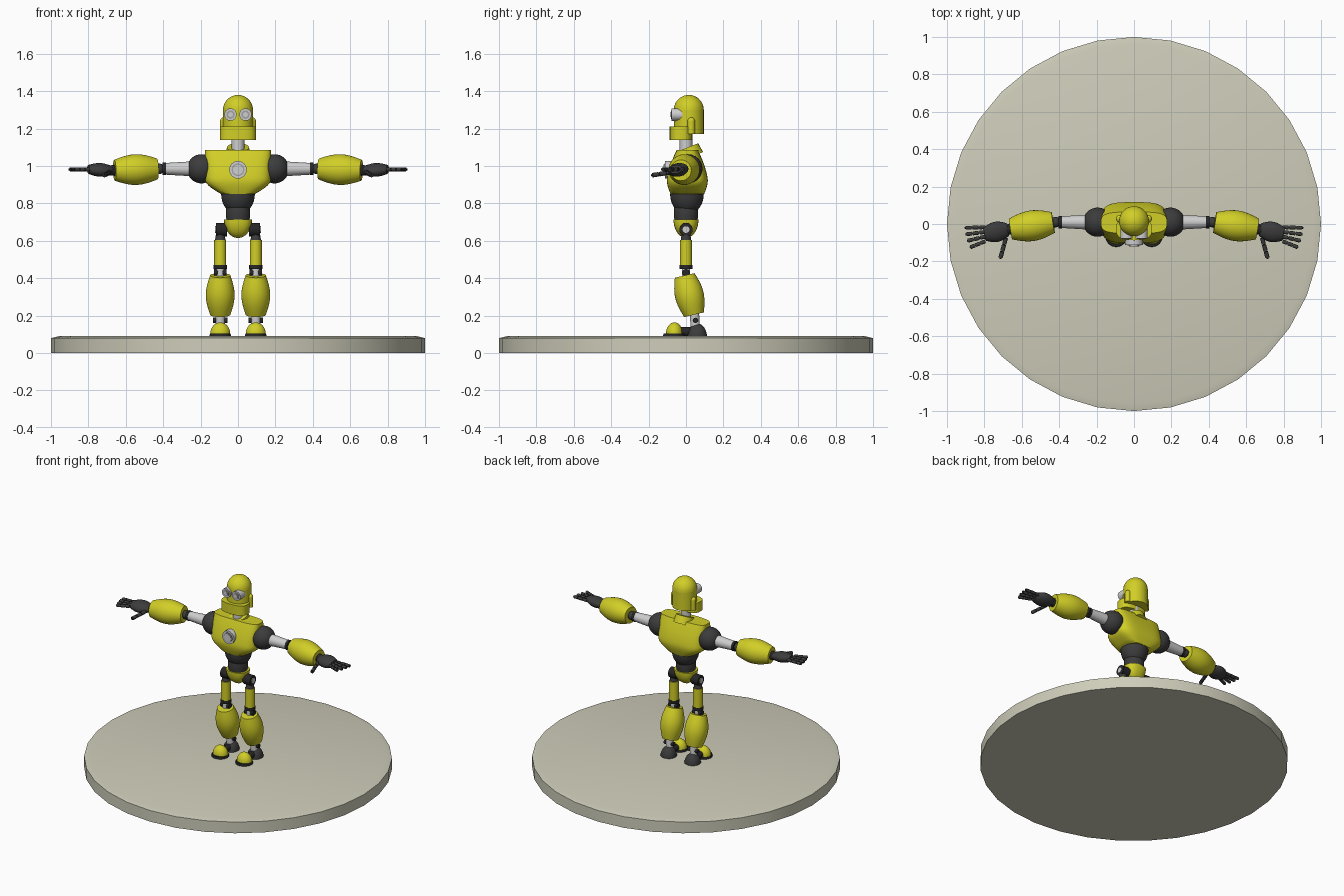
import bpy, bmesh, math
from mathutils import Matrix, Vector

cube = bpy.data.objects.get("Cube")
if cube:
    bpy.data.objects.remove(cube, do_unlink=True)


def material(name, red, green, blue):
    result = bpy.data.materials.new(name)
    result.use_nodes = True
    colour = (red, green, blue, 1)
    result.diffuse_color = colour
    result.node_tree.nodes["Principled BSDF"].inputs["Base Color"].default_value = colour
    return result


def grey_material(name, tone):
    return material(name, tone, tone, tone)


YELLOW = material("yellow paint", 0.64, 0.62, 0.02)
STONE = material("warm stone", 0.62, 0.61, 0.49)
DARK = grey_material("dark rubber", 0.045)
BLACK = grey_material("black joint", 0.02)
GREY = grey_material("light grey metal", 0.62)
LENS = grey_material("lens grey", 0.37)


def finish(name, bm, mat, matrix, side):
    """Place the mesh, mirror it for the right side and shade it."""
    mirror = Matrix.Diagonal((side, 1, 1, 1))
    bmesh.ops.transform(bm, matrix=mirror @ matrix, verts=bm.verts)
    bmesh.ops.recalc_face_normals(bm, faces=bm.faces)
    mesh = bpy.data.meshes.new(name)
    bm.to_mesh(mesh)
    bm.free()
    mesh.materials.append(mat)
    for polygon in mesh.polygons:
        polygon.use_smooth = True
    mesh.set_sharp_from_angle(angle=math.radians(45))
    bpy.context.collection.objects.link(bpy.data.objects.new(name, mesh))


def loft(name, rings, mat, matrix, side=1, power=2, count=32):
    """Stack superellipse rings (height, x radius, y radius) along local z."""
    bm = bmesh.new()
    loops = []
    for height, radius_x, radius_y in rings:
        loop = []
        for i in range(count):
            angle = math.tau * i / count
            c, s = math.cos(angle), math.sin(angle)
            x = radius_x * math.copysign(abs(c) ** (2 / power), c)
            y = radius_y * math.copysign(abs(s) ** (2 / power), s)
            loop.append(bm.verts.new((x, y, height)))
        loops.append(loop)
    for low, high in zip(loops, loops[1:]):
        for i in range(count):
            after = (i + 1) % count
            bm.faces.new((low[i], low[after], high[after], high[i]))
    bm.faces.new(loops[0])
    bm.faces.new(loops[-1])
    finish(name, bm, mat, matrix, side)


def barrel(name, start, end, end_radius, middle_radius, mat, side=1, flatness=1, steps=12):
    """Body of revolution that swells between its two ends."""
    start, axis = Vector(start), Vector(end) - Vector(start)
    rings = []
    for i in range(steps + 1):
        t = i / steps
        radius = end_radius + (middle_radius - end_radius) * math.sin(math.pi * t)
        rings.append((axis.length * t, radius * flatness, radius))
    turn = Vector((0, 0, 1)).rotation_difference(axis).to_matrix().to_4x4()
    loft(name, rings, mat, Matrix.Translation(start) @ turn, side)


def rod(name, start, end, radius, mat, side=1, taper=1, count=24):
    start, axis = Vector(start), Vector(end) - Vector(start)
    turn = Vector((0, 0, 1)).rotation_difference(axis).to_matrix().to_4x4()
    rings = [(0, radius, radius), (axis.length, radius * taper, radius * taper)]
    loft(name, rings, mat, Matrix.Translation(start) @ turn, side, count=count)


def dome(name, base, height, radius_x, radius_y, mat, side=1, power=2, steps=10):
    """Rounded cap that rises, or hangs for a negative height."""
    rings = []
    for i in range(steps):
        angle = math.pi / 2 * i / (steps - 0.8)
        narrow = math.cos(angle)
        rings.append((height * math.sin(angle), radius_x * narrow, radius_y * narrow))
    loft(name, rings, mat, Matrix.Translation(base), side, power)


def ball(name, centre, radius, mat, side=1):
    bm = bmesh.new()
    bmesh.ops.create_uvsphere(bm, u_segments=28, v_segments=18, radius=radius)
    finish(name, bm, mat, Matrix.Translation(centre), side)


def digit(name, start, end, radius, side):
    """Three short segments strung on a thin core."""
    rod(name + "_core", start, end, radius / 2, BLACK, side, count=8)
    for k in range(3):
        near, far = start.lerp(end, k / 3), start.lerp(end, (k + 0.85) / 3)
        rod(f"{name}_segment_{k + 1}", near, far, radius, DARK, side, count=10)


def torso_rings(steps=16, bottom=0.85, height=0.235):
    """Narrow waist opening to a broad chest, with the depth easing off to the top."""
    for i in range(steps + 1):
        t = i / steps
        swell = math.sin(math.pi / 2 * min(1, 3 * t))
        depth = 0.09 + 0.02 * swell - 0.09 * max(0, t - 0.3) ** 1.5
        yield bottom + height * t, 0.09 + 0.086 * swell, depth


# Round display base with a softened rim
loft("base", [(0, 1, 1), (0.08, 1, 1), (0.09, 0.96, 0.96)], STONE, Matrix())

# Head and neck
crown = Vector((0, 0.015, 1.3))
rod("skull", (0, crown.y, 1.17), crown, 0.08, YELLOW, count=32)
dome("crown", crown, 0.08, 0.08, 0.08, YELLOW)
loft("jaw", [(0, 0.096, 0.06), (0.07, 0.096, 0.06)], YELLOW,
     Matrix.Translation((0, -0.027, 1.14)), power=2.8)
rod("neck", (0, 0, 1.06), (0, 0, 1.17), 0.034, GREY)
rod("collar", (0, 0.03, 1.05), (0, 0.01, 1.1), 0.066, YELLOW, taper=0.9)

# Torso and chest plate
loft("torso", torso_rings(), YELLOW, Matrix.Translation((0, 0.007, 0)), power=3.6, count=48)
chest = Vector((0, -0.07, 0.98))
for part, reach, radius, mat in (("ring", 0.042, 0.047, GREY),
                                 ("rim", 0.046, 0.034, LENS),
                                 ("disc", 0.049, 0.027, GREY)):
    rod("chest_" + part, chest, chest - Vector((0, reach, 0)), radius, mat)

# Waist and pelvis
dome("upper_waist", (0, 0.005, 0.85), -0.11, 0.09, 0.09, DARK)
barrel("lower_waist", (0, 0, 0.7), (0, 0, 0.8), 0.06, 0.065, DARK)
dome("pelvis", (0, 0, 0.715), -0.1, 0.075, 0.067, YELLOW, power=2.6)


def build_side(side, label):
    def named(part):
        return label + "_" + part

    # Eye and ear post
    eye = Vector((0.04, -0.02, 1.275))
    for part, reach, radius, mat in (("tube", 0.058, 0.033, GREY),
                                     ("lens", 0.061, 0.023, LENS),
                                     ("centre", 0.064, 0.013, GREY)):
        rod(named("eye_" + part), eye, eye - Vector((0, reach, 0)), radius, mat, side)
    ear = Vector((0.076, 0.028, 1.24))
    rod(named("ear_post"), ear - Vector((0, 0, 0.07)), ear, 0.02, YELLOW, side)
    ball(named("ear_tip"), ear, 0.02, YELLOW, side)

    # Arm
    shoulder, elbow = Vector((0.195, 0.01, 0.985)), Vector((0.42, 0.01, 0.985))
    wrist = Vector((0.66, -0.027, 0.977))
    ball(named("shoulder"), shoulder, 0.078, DARK, side)
    rod(named("upper_arm"), shoulder, shoulder.lerp(elbow, 0.87), 0.043, GREY, side, taper=0.72)
    rod(named("elbow_cap"), shoulder.lerp(elbow, 0.85), shoulder.lerp(elbow, 0.93), 0.034, BLACK, side)
    ball(named("elbow"), elbow, 0.028, DARK, side)
    rod(named("elbow_link"), elbow, elbow.lerp(wrist, 0.1), 0.027, BLACK, side)
    barrel(named("forearm"), elbow.lerp(wrist, 0.05), wrist, 0.056, 0.082, YELLOW, side)
    rod(named("wrist"), elbow.lerp(wrist, 0.9), elbow.lerp(wrist, 1.1), 0.033, BLACK, side, taper=0.8)

    # Hand with fanned, jointed fingers and a thumb
    knuckles = Vector((0.8, -0.055, 0.982))
    barrel(named("palm"), elbow.lerp(wrist, 1.06), knuckles, 0.035, 0.055, DARK, side, flatness=0.65)
    for i in range(4):
        spread = i - 1.5
        start = knuckles + Vector((-0.005, -0.025 * spread, 0))
        end = start + Vector((0.11 - 0.003 * i * i, -0.01 * spread - 0.018, 0))
        digit(named(f"finger_{i + 1}"), start, end, 0.0105, side)
    thumb = Vector((0.685, -0.075, 0.967))
    digit(named("thumb"), thumb, thumb + Vector((0.03, -0.11, -0.017)), 0.012, side)

    # Leg joints share one vertical line
    def leg(height, depth=0.0, across=0.0):
        return Vector((0.095 + across, depth, height))

    # Hip and thigh
    rod(named("hip"), leg(0.66, across=-0.035), leg(0.66, across=0.023), 0.036, BLACK, side)
    rod(named("hip_cap"), leg(0.66), leg(0.66, across=0.027), 0.018, GREY, side)
    rod(named("hip_link"), leg(0.595), leg(0.695), 0.03, DARK, side, taper=0.4)
    rod(named("thigh"), leg(0.46), leg(0.605), 0.032, YELLOW, side)
    rod(named("thigh_cuff"), leg(0.45), leg(0.472), 0.035, BLACK, side)

    # Knee and shin
    rod(named("knee_post"), leg(0.38), leg(0.455), 0.022, GREY, side)
    rod(named("knee_pin"), leg(0.43, across=-0.034), leg(0.43, across=0.034), 0.019, BLACK, side)
    barrel(named("shin"), leg(0.205, 0.043), leg(0.415, -0.007), 0.054, 0.077, YELLOW, side)

    # Ankle and foot
    rod(named("ankle_post"), leg(0.13, 0.05), leg(0.215, 0.045), 0.025, GREY, side)
    rod(named("ankle_pin"), leg(0.175, 0.05, -0.038), leg(0.175, 0.05, 0.038), 0.014, BLACK, side)
    dome(named("heel"), leg(0.088, 0.06), 0.07, 0.052, 0.052, DARK, side, power=2.2)
    rod(named("arch"), leg(0.115, 0.04), leg(0.115, -0.045), 0.024, BLACK, side)
    rod(named("toe_sole"), leg(0.088, -0.065), leg(0.105, -0.065), 0.058, BLACK, side, taper=0.95)
    dome(named("toe_cap"), leg(0.104, -0.062), 0.06, 0.053, 0.045, YELLOW, side)


for side, label in ((1, "left"), (-1, "right")):
    build_side(side, label)
